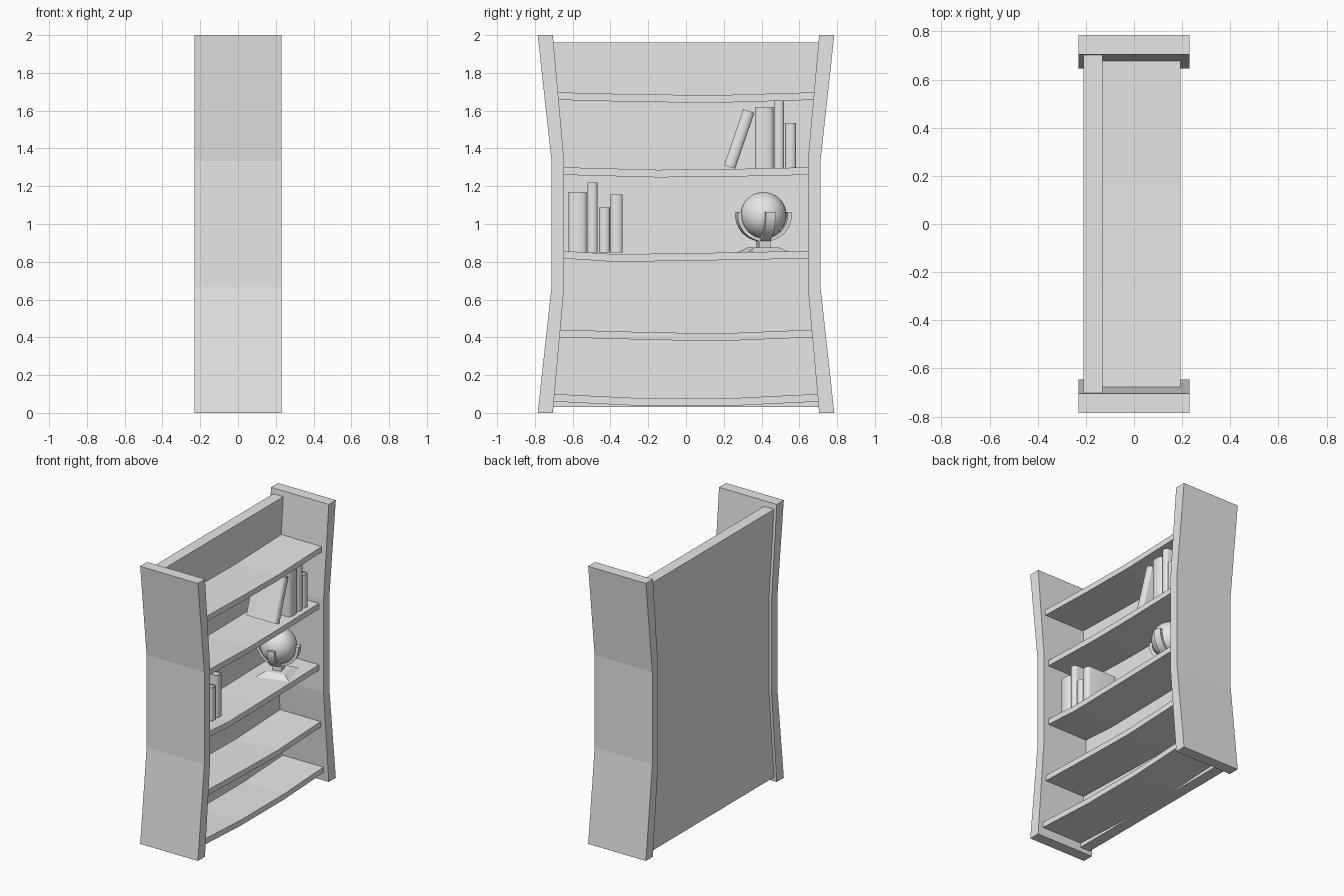
import bpy, bmesh, math
from mathutils import Matrix

if "Cube" in bpy.data.objects:
    bpy.data.objects.remove(bpy.data.objects["Cube"])

grey = bpy.data.materials.new("light_grey")
grey.diffuse_color = (0.8, 0.8, 0.8, 1)
grey.use_nodes = True
grey.node_tree.nodes["Principled BSDF"].inputs["Base Color"].default_value = grey.diffuse_color


def finish(name, bm, matrix=None):
    """Turn a bmesh into a named object."""
    if matrix:
        bm.transform(matrix)
    bmesh.ops.recalc_face_normals(bm, faces=bm.faces)
    mesh = bpy.data.meshes.new(name)
    bm.to_mesh(mesh)
    bm.free()
    mesh.materials.append(grey)
    obj = bpy.data.objects.new(name, mesh)
    bpy.context.collection.objects.link(obj)
    return obj


def prism(name, outline, lo, hi, axis="x", matrix=None):
    """Extrude an outline: (y, z) along x, (x, y) along z or (x, z) along y."""
    place = {"x": lambda p, d: (d, p[0], p[1]),
             "y": lambda p, d: (p[0], d, p[1]),
             "z": lambda p, d: (p[0], p[1], d)}[axis]
    bm = bmesh.new()
    a = [bm.verts.new(place(p, lo)) for p in outline]
    b = [bm.verts.new(place(p, hi)) for p in outline]
    bm.faces.new(a)
    bm.faces.new(b)
    n = len(a)
    for i in range(n):
        j = (i + 1) % n
        bm.faces.new((a[i], a[j], b[j], b[i]))
    return finish(name, bm, matrix)


def inner(z):
    """Half width between the waisted side panels at height z."""
    t = max(0.667 - z, z - 1.333, 0) / 0.667
    return 0.645 + 0.06 * t


# Waisted side panels
LEVELS = (0, 0.667, 1.333, 2)
OUTER = (0.785, 0.712, 0.712, 0.785)
for side, label in ((-1, "left"), (1, "right")):
    outline = [(side * y, z) for y, z in zip(OUTER, LEVELS)]
    outline += [(side * inner(z), z) for z in reversed(LEVELS)]
    prism(label + "_side_panel", outline, -0.23, 0.23)

# Back board follows the side panels
levels = (0.03, 0.667, 1.333, 1.96)
prism("back_board", [(-inner(z), z) for z in levels] +
      [(inner(z), z) for z in reversed(levels)], -0.21, -0.13)

# Sagging shelves: end height, then two sag points
SHELVES = [(1.697, (-0.25, 1.686), (0.165, 1.682)),
           (1.30, (-0.15, 1.287), (0.2, 1.29)),
           (0.857, (-0.38, 0.84), (0.0, 0.845)),
           (0.44, (-0.2, 0.427), (0.17, 0.42)),
           (0.10, (-0.25, 0.078), (0.25, 0.078))]
for i, (end, p, q) in enumerate(SHELVES):
    low = end - 0.04
    prism(f"shelf_{i + 1}",
          [(-inner(end), end), p, q, (inner(end), end), (inner(low), low),
           (q[0], q[1] - 0.04), (p[0], p[1] - 0.04), (-inner(low), low)],
          -0.13, 0.193)


def book(name, y0, y1, z0, z1, front, depth=0.235, lean=0.0):
    """Cover with a rounded spine towards +x, and a recessed page block."""
    w, r = (y1 - y0) / 2, 0.02
    mid, t = (y0 + y1) / 2, 0.007

    def arc(half, bulge):
        return [(front - r + bulge * math.cos(a), mid + half * math.sin(a))
                for a in (math.pi * (k / 8 - 0.5) for k in range(9))]
    back = front - depth
    cover = [(back, y0)] + arc(w, r) + [(back, y1), (back, y1 - t)]
    cover += arc(w - t, r - t)[::-1] + [(back, y0 + t)]
    pages = [(back + t, y0 + t)] + arc(w - t, r - t) + [(back + t, y1 - t)]
    pivot = Matrix.Translation((0, y1, z0))
    m = pivot @ Matrix.Rotation(-lean, 4, "X") @ pivot.inverted()
    for obj in (prism(name + "_cover", cover, z0, z1, "z", m),
                prism(name + "_pages", pages, z0 + 0.006, z1 - 0.006, "z", m)):
        obj.data.shade_smooth()
        obj.data.set_sharp_from_angle(angle=math.radians(35))


# Upper and lower groups of books
BOOKS = [(0.198, 0.26, 1.292, 1.605, 0.16, math.radians(19)),
         (0.365, 0.462, 1.295, 1.62, 0.16, 0),
         (0.465, 0.52, 1.295, 1.655, 0.16, 0),
         (0.525, 0.582, 1.295, 1.535, 0.16, 0),
         (-0.622, -0.526, 0.85, 1.17, 0.115, 0),
         (-0.522, -0.468, 0.85, 1.22, 0.115, 0),
         (-0.46, -0.403, 0.85, 1.087, 0.115, 0),
         (-0.40, -0.335, 0.85, 1.155, 0.115, 0)]
for i, (y0, y1, z0, z1, front, lean) in enumerate(BOOKS):
    book(f"book_{i + 1}", y0, y1, z0, z1, front, lean=lean)

# Globe ball
CENTRE = Matrix.Translation((0.036, 0.41, 1.047))
bm = bmesh.new()
bmesh.ops.create_uvsphere(bm, u_segments=32, v_segments=20, radius=0.122)
finish("globe_ball", bm, CENTRE).data.shade_smooth()

# Four curved cradle arms
steps = [math.radians(-82 + 89 * k / 10) for k in range(11)]
curve = [(0.148 * math.cos(a), 0.14 * math.sin(a)) for a in steps]
curve += [(0.126 * math.cos(a), 0.123 * math.sin(a)) for a in reversed(steps)]
for k in range(4):
    turn = Matrix.Rotation(math.radians(15 + 90 * k), 4, "Z")
    arm = prism(f"globe_arm_{k + 1}", curve, -0.026, 0.026, "y", CENTRE @ turn)
    arm.data.shade_smooth()
    arm.data.set_sharp_from_angle(angle=math.radians(35))

# Square stem and sloped foot
for name, z, height, r1, r2 in (("globe_stem", 0.893, 0.05, 0.045, 0.045),
                                ("globe_foot", 0.863, 0.026, 0.161, 0.095)):
    bm = bmesh.new()
    bmesh.ops.create_cone(bm, cap_ends=True, segments=4,
                          radius1=r1, radius2=r2, depth=height)
    finish(name, bm, Matrix.Translation((0.036, 0.41, z)) @
           Matrix.Rotation(math.radians(60), 4, "Z"))
